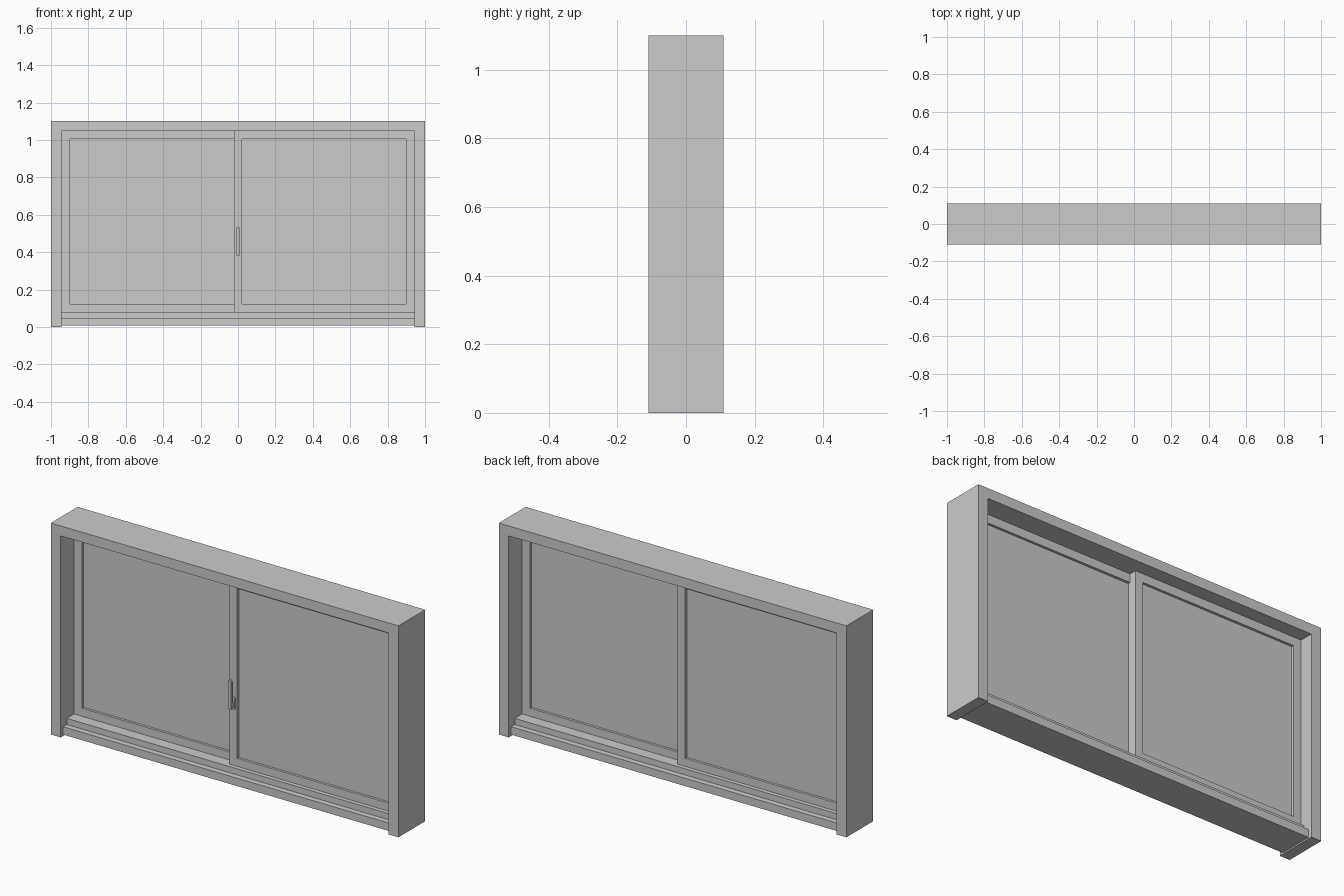
import bpy, bmesh, math

if "Cube" in bpy.data.objects:
    bpy.data.objects.remove(bpy.data.objects["Cube"])


def make(name, bm):
    bmesh.ops.remove_doubles(bm, verts=bm.verts, dist=1e-5)
    bmesh.ops.recalc_face_normals(bm, faces=bm.faces)
    me = bpy.data.meshes.new(name)
    bm.to_mesh(me)
    bm.free()
    ob = bpy.data.objects.new(name, me)
    bpy.context.collection.objects.link(ob)
    return ob


def prism(name, pts, axis, lo, hi):
    """Closed 2D outline extruded along x or y; points are (other axis, z)."""
    bm = bmesh.new()
    co = (lambda a, z: (lo, a, z)) if axis == 'x' else (lambda a, z: (a, lo, z))
    face = bm.faces.new([bm.verts.new(co(a, z)) for a, z in pts])
    out = bmesh.ops.extrude_face_region(bm, geom=[face])
    d = hi - lo
    vec = (d, 0, 0) if axis == 'x' else (0, d, 0)
    bmesh.ops.translate(bm, vec=vec, verts=[v for v in out['geom'] if isinstance(v, bmesh.types.BMVert)])
    return make(name, bm)


def rect(x0, x1, z0, z1):
    return [(x0, z0), (x1, z0), (x1, z1), (x0, z1)]


def ring(name, outer, inner, y0, y1):
    """Rectangular sash frame with an opening."""
    bm = bmesh.new()
    loops = [[bm.verts.new((x, y, z)) for x, z in pts]
             for pts, y in ((outer, y0), (outer, y1), (inner, y1), (inner, y0))]
    for k in range(4):
        a, b = loops[k], loops[(k + 1) % 4]
        for i in range(4):
            j = (i + 1) % 4
            bm.faces.new((a[i], a[j], b[j], b[i]))
    return make(name, bm)


def capsule(w, z0, z1, n=6):
    """Upright outline with round ends, half width w."""
    top = [(w * math.cos(math.pi * i / n), z1 - w + w * math.sin(math.pi * i / n)) for i in range(n + 1)]
    bot = [(-w * math.cos(math.pi * i / n), z0 + w - w * math.sin(math.pi * i / n)) for i in range(n + 1)]
    return top + bot


D, J = 0.11, 0.943      # half depth, jamb inner face
T = 0.038               # sash thickness

# Outer frame: jambs and head in one piece
prism('outer_frame', [(-1, 0), (-J, 0), (-J, 1.048), (J, 1.048), (J, 0), (1, 0), (1, 1.1), (-1, 1.1)], 'y', -D, D)

# Stepped sill
half = [(0.09, 0.007), (0.09, 0.048), (0.06, 0.048), (0.06, 0.08)]
prism('sill', half + [(-y, z) for y, z in reversed(half)], 'x', -J, J)

# Two sliding sashes on neighbouring tracks, with glass
for side, x0, x1, y0 in (('left', -J, 0.022, 0.0), ('right', -0.022, J, -T)):
    opening = rect(x0 + 0.044, x1 - 0.044, 0.122, 1.004)
    ring(side + '_sash', rect(x0, x1, 0.08, 1.048), opening, y0, y0 + T)
    prism(side + '_glass', opening, 'y', y0 + 0.013, y0 + T - 0.013)

# Handle on the front meeting stile: plate, pivot and upright lever
prism('handle_plate', capsule(0.013, 0.37, 0.44), 'y', -T - 0.008, -T)
prism('handle_pivot', capsule(0.009, 0.385, 0.415), 'y', -T - 0.022, -T - 0.008)
prism('handle_lever', capsule(0.009, 0.38, 0.535), 'y', -T - 0.032, -T - 0.022)
